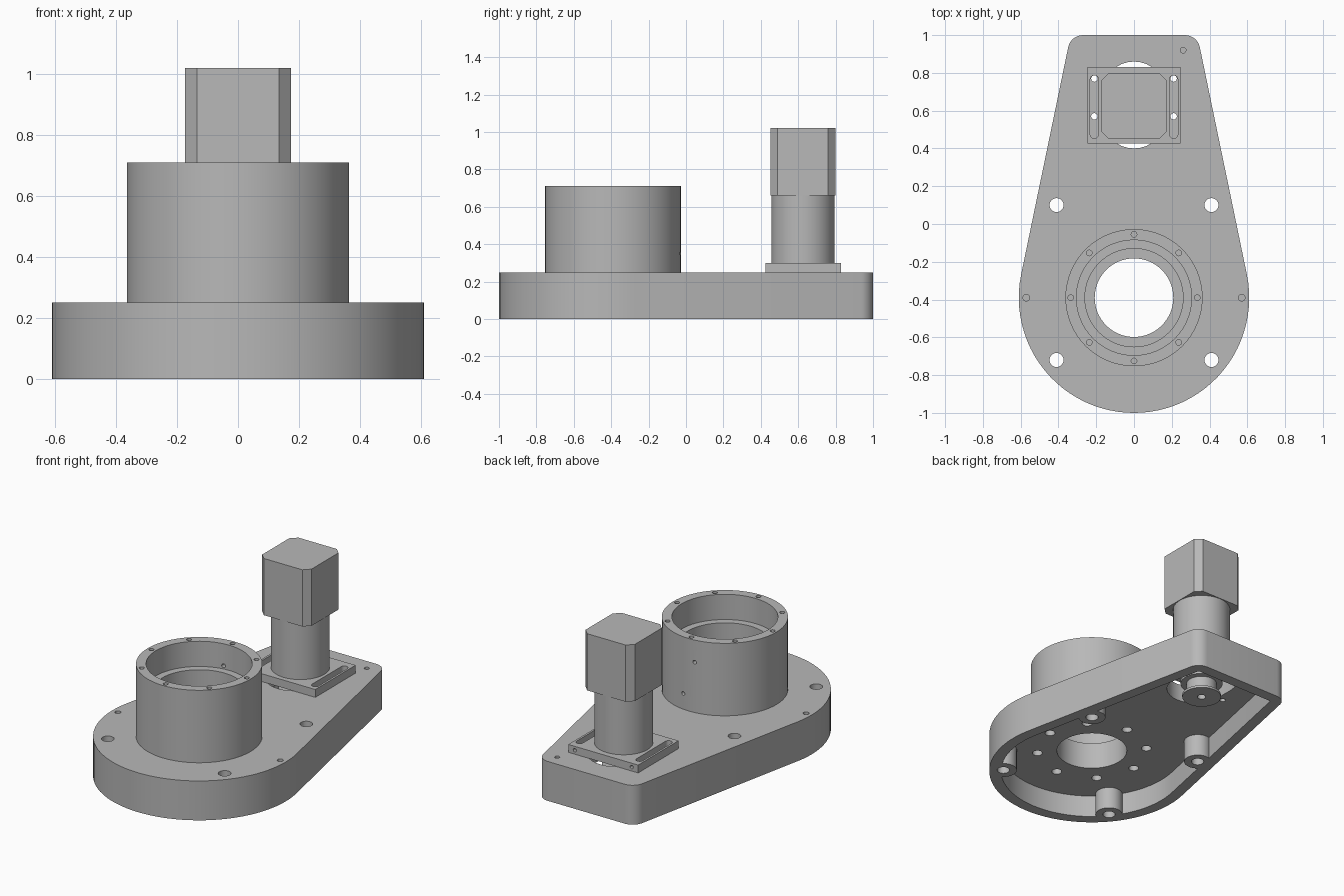
import bpy, bmesh, math
from mathutils import Matrix, Vector

cube = bpy.data.objects.get("Cube")
if cube:
    bpy.data.objects.remove(cube, do_unlink=True)

grey = bpy.data.materials.new("machined grey")
grey.use_nodes = True
GREY = (0.48, 0.48, 0.48, 1)
grey.diffuse_color = GREY
grey.node_tree.nodes["Principled BSDF"].inputs["Base Color"].default_value = GREY

HUB_Y, MOTOR_Y = -0.39, 0.625
TOP, FLOOR, WALL = 0.25, 0.14, 0.07


def make(name, bm):
    bmesh.ops.recalc_face_normals(bm, faces=bm.faces)
    mesh = bpy.data.meshes.new(name)
    bm.to_mesh(mesh)
    bm.free()
    mesh.materials.append(grey)
    obj = bpy.data.objects.new(name, mesh)
    bpy.context.collection.objects.link(obj)
    return obj


def prism(name, outline, z0, z1):
    bm = bmesh.new()
    face = bm.faces.new([bm.verts.new((x, y, z0)) for x, y in outline])
    ext = bmesh.ops.extrude_face_region(bm, geom=[face])
    verts = [v for v in ext["geom"] if isinstance(v, bmesh.types.BMVert)]
    bmesh.ops.translate(bm, verts=verts, vec=(0, 0, z1 - z0))
    return make(name, bm)


def arc(cx, cy, r, a0, a1, n):
    return [(cx + r * math.cos(a0 + (a1 - a0) * i / n),
             cy + r * math.sin(a0 + (a1 - a0) * i / n)) for i in range(n + 1)]


def disc(name, x, y, r, z0, z1, n=32):
    return prism(name, arc(x, y, r, 0, math.tau, n)[:-1], z0, z1)


def slot(name, x, y0, y1, r, z0, z1):
    outline = arc(x, y1, r, 0, math.pi, 16) + arc(x, y0, r, math.pi, math.tau, 16)
    return prism(name, outline, z0, z1)


def box(name, x, y0, y1, z0, z1):
    return prism(name, [(-x, y0), (x, y0), (x, y1), (-x, y1)], z0, z1)


def cross_hole(name, x, y, z, r, length):
    # Round cutter lying along y
    bm = bmesh.new()
    place = Matrix.Translation((x, y, z)) @ Matrix.Rotation(math.pi / 2, 4, "X")
    bmesh.ops.create_cone(bm, cap_ends=True, segments=16, radius1=r, radius2=r,
                          depth=length, matrix=place)
    return make(name, bm)


def lathe(name, profile, y, n=64):
    # Closed profile of (radius, height) turned about a vertical axis
    bm = bmesh.new()
    rings = []
    for i in range(n):
        a = math.tau * i / n
        rings.append([bm.verts.new((r * math.cos(a), y + r * math.sin(a), z))
                      for r, z in profile])
    m = len(profile)
    for i in range(n):
        a, b = rings[i], rings[(i + 1) % n]
        for j in range(m):
            k = (j + 1) % m
            bm.faces.new((a[j], b[j], b[k], a[k]))
    return make(name, bm)


def combine(target, tools, operation="DIFFERENCE"):
    for tool in tools:
        mod = target.modifiers.new("cut", "BOOLEAN")
        mod.operation, mod.solver, mod.object = operation, "EXACT", tool
    graph = bpy.context.evaluated_depsgraph_get()
    mesh = bpy.data.meshes.new_from_object(target.evaluated_get(graph))
    target.modifiers.clear()
    target.data = mesh
    for tool in tools:
        bpy.data.objects.remove(tool, do_unlink=True)


def housing_outline(inset):
    # Hull of one large circle and two small corner circles
    big, small, cx, cy = 0.61, 0.08, 0.27, 0.92
    d = Vector((cx, cy - HUB_Y))
    tilt = math.atan2(d.y, d.x) - math.acos((big - small) / d.length)
    big, small = big - inset, small - inset
    return (arc(cx, cy, small, tilt, math.pi / 2, 8)
            + arc(-cx, cy, small, math.pi / 2, math.pi - tilt, 8)
            + arc(0, HUB_Y, big, math.pi - tilt, math.tau + tilt, 48))


def bolt_circle(r, count=8):
    return arc(0, HUB_Y, r, 0, math.tau, count)[:-1]


# Housing: hollow underside with corner bosses
mounts = [(x, y) for x in (-0.41, 0.41) for y in (-0.72, 0.10)]
slots = [(x, y) for x in (-0.21, 0.21) for y in (0.57, 0.77)]
housing = prism("housing", housing_outline(0), 0, TOP)
combine(housing, [prism("cavity", housing_outline(WALL), -0.1, FLOOR)])
combine(housing, [disc("boss", x, y, 0.08, 0, FLOOR + 0.02) for x, y in mounts], "UNION")

# Housing openings: bore, motor slot, mounting, dowel and screw holes
cutters = [disc("bore", 0, HUB_Y, 0.208, -0.1, 0.4, 64),
           slot("motor_opening", 0, 0.57, 0.69, 0.17, -0.1, 0.4),
           disc("corner_hole", 0.26, 0.92, 0.015, 0.15, 0.4, 16)]
cutters += [disc("mount_hole", x, y, 0.037, -0.1, 0.4, 24) for x, y in mounts]
cutters += [disc("dowel_hole", x, HUB_Y, 0.018, 0.15, 0.4, 16) for x in (-0.57, 0.57)]
cutters += [disc("slot_hole", x, y, 0.017, -0.1, 0.4, 16) for x, y in slots]
cutters += [disc("screw_hole", x, y, 0.03, 0.05, 0.23, 16) for x, y in bolt_circle(0.325)]
combine(housing, cutters)

# Bearing tube with stepped bore, rim holes and two rear ports
tube = lathe("bearing_tube", [(0.208, TOP), (0.363, TOP), (0.363, 0.71), (0.305, 0.71),
                              (0.305, 0.55), (0.26, 0.55), (0.26, 0.31), (0.208, 0.31)], HUB_Y)
cutters = [disc("rim_hole", x, y, 0.015, 0.64, 0.8, 16) for x, y in bolt_circle(0.335)]
cutters += [cross_hole("port", x, -0.05, z, 0.012, 0.2) for x, z in ((-0.04, 0.57), (0.04, 0.35))]
combine(tube, cutters)

# Slotted motor plate
plate = box("motor_plate", 0.245, 0.425, 0.83, TOP, 0.3)
cutters = [slot("plate_slot", x, 0.475, 0.765, 0.022, 0.2, 0.4) for x in (-0.21, 0.21)]
cutters += [cross_hole("plate_tap", x, 0.83, 0.275, 0.011, 0.06) for x in (-0.2, 0.2)]
combine(plate, cutters)

# Motor: round gearbox below a chamfered square body
gearbox = disc("gearbox", 0, MOTOR_Y, 0.169, 0.3, 0.66, 64)
h, c = 0.173, 0.038
quarter = [(h, -h + c), (h, h - c)]
outline = []
for i in range(4):
    turn = Matrix.Rotation(i * math.pi / 2, 2)
    outline += [tuple(turn @ Vector(p) + Vector((0, MOTOR_Y))) for p in quarter]
motor = prism("motor_body", outline, 0.66, 1.02)

# Drive pulley with flanges and shaft bore, hanging below the plate
pulley = lathe("drive_pulley", [(0.025, 0.06), (0.115, 0.06), (0.115, 0.075), (0.09, 0.075),
                                (0.09, 0.15), (0.125, 0.15), (0.125, 0.17), (0.025, 0.17)],
               MOTOR_Y, 48)
shaft = disc("motor_shaft", 0, MOTOR_Y, 0.025, 0.1, TOP, 24)

# Smooth round walls, keep crisp edges
bpy.ops.object.select_all(action="DESELECT")
parts = [housing, tube, plate, gearbox, motor, pulley, shaft]
for part in parts:
    part.select_set(True)
bpy.context.view_layer.objects.active = housing
bpy.ops.object.shade_smooth_by_angle(angle=math.radians(30))
